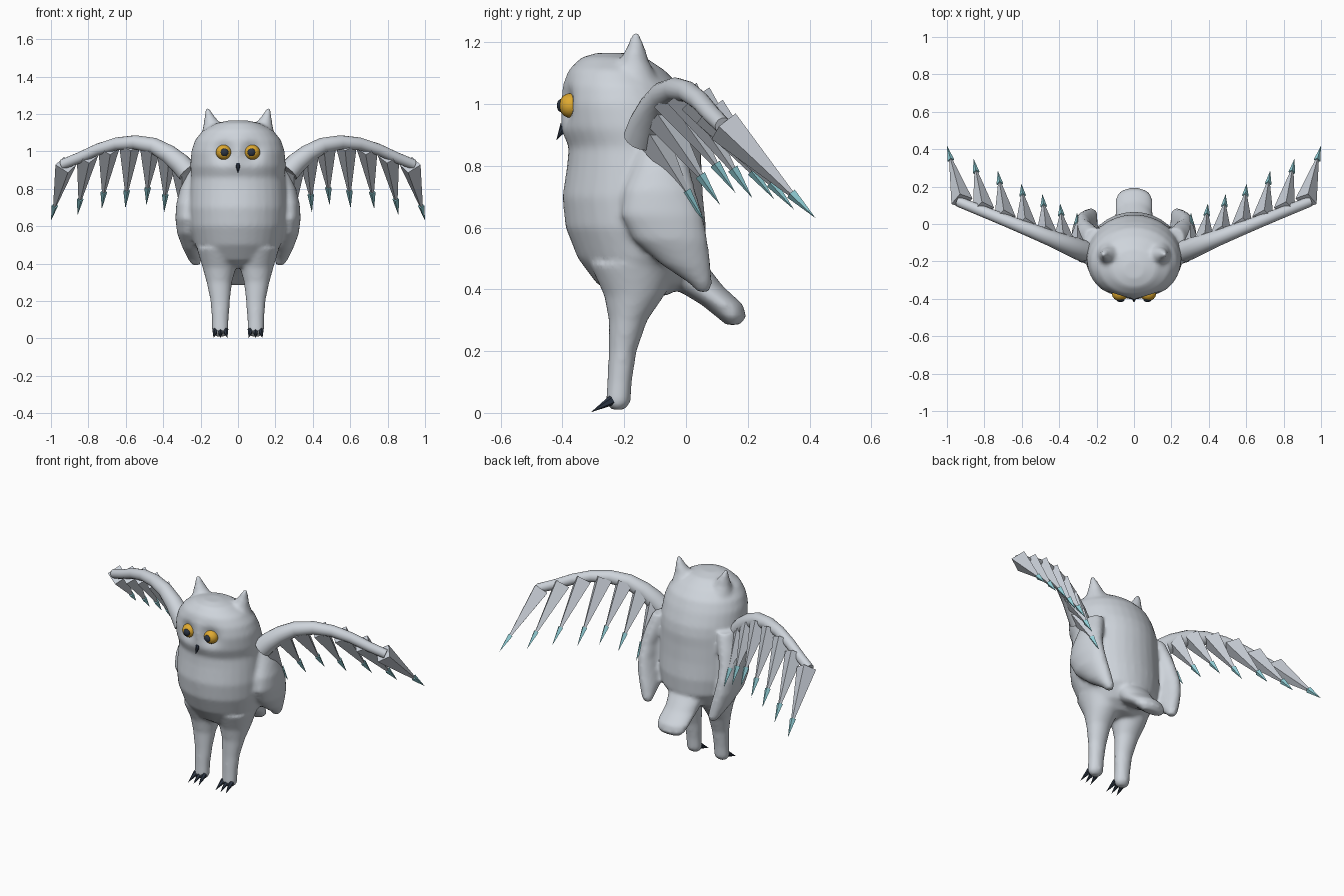
import bpy, bmesh, math
from mathutils import Vector

if "Cube" in bpy.data.objects:
    bpy.data.objects.remove(bpy.data.objects["Cube"])


def material(name, r, g, b):
    m = bpy.data.materials.new(name)
    m.use_nodes = True
    m.diffuse_color = (r, g, b, 1)
    m.node_tree.nodes["Principled BSDF"].inputs["Base Color"].default_value = (r, g, b, 1)
    return m


plumage = material("pale_plumage", 0.62, 0.66, 0.71)
quill = material("feather_grey", 0.60, 0.64, 0.70)
cyan = material("cyan_tip", 0.30, 0.66, 0.72)
amber = material("amber_eye", 0.74, 0.40, 0.03)
dark = material("dark_horn", 0.025, 0.035, 0.055)


def finish(bm, name, mats, smooth=False):
    bmesh.ops.recalc_face_normals(bm, faces=bm.faces)
    mesh = bpy.data.meshes.new(name)
    bm.to_mesh(mesh)
    bm.free()
    for m in mats:
        mesh.materials.append(m)
    ob = bpy.data.objects.new(name, mesh)
    bpy.context.collection.objects.link(ob)
    bpy.ops.object.select_all(action="DESELECT")
    ob.select_set(True)
    bpy.context.view_layer.objects.active = ob
    if smooth:
        bpy.ops.object.shade_smooth_by_angle(angle=math.radians(50))
    return ob


def skin(bm, loops):
    """Bridge rings of points and cap both ends."""
    rings = [[bm.verts.new(p) for p in loop] for loop in loops]
    n = len(rings[0])
    for a, b in zip(rings, rings[1:]):
        for i in range(n):
            j = (i + 1) % n
            bm.faces.new((a[i], a[j], b[j], b[i]))
    bm.faces.new(rings[0][::-1])
    bm.faces.new(rings[-1])


def stack(bm, rows, side=1, n=32):
    """Loft horizontal ovals: z, centre x, half width, front y, back y."""
    loops = []
    for z, cx, w, front, back in rows:
        cy, d = (front + back) / 2, (back - front) / 2
        turn = [2 * math.pi * i / n for i in range(n)]
        loops.append([(side * cx + w * math.cos(t), cy + d * math.sin(t), z) for t in turn])
    skin(bm, loops)


def tube(bm, spine, n=16):
    """Sweep a circle along points given as (x, y, z, radius)."""
    pts = [Vector(p[:3]) for p in spine]
    loops = []
    for i, p in enumerate(pts):
        d = (pts[min(i + 1, len(pts) - 1)] - pts[max(i - 1, 0)]).normalized()
        u = d.cross(Vector((0, 0, 1))).normalized()
        v = d.cross(u)
        turn = [2 * math.pi * k / n for k in range(n)]
        loops.append([p + spine[i][3] * (u * math.cos(t) + v * math.sin(t)) for t in turn])
    skin(bm, loops)


def spike(bm, start, end, r1, r2, sides=4, mat=0):
    """Tapered cone between two points."""
    a, b = Vector(start), Vector(end)
    before = set(bm.faces)
    rot = (b - a).to_track_quat("Z", "Y").to_matrix().to_4x4()
    rot.translation = (a + b) / 2
    bmesh.ops.create_cone(bm, cap_ends=True, segments=sides, radius1=r1, radius2=r2,
                          depth=(b - a).length, matrix=rot)
    for f in set(bm.faces) - before:
        f.material_index = mat


def ball(name, loc, scale, mat):
    bm = bmesh.new()
    bmesh.ops.create_uvsphere(bm, u_segments=24, v_segments=16, radius=1)
    bmesh.ops.scale(bm, vec=scale, verts=bm.verts)
    bmesh.ops.translate(bm, vec=loc, verts=bm.verts)
    return finish(bm, name, [mat], True)


# Body: torso, tail, legs, hanging flank lobes and ear tufts fused together
body = bmesh.new()
stack(body, [
    (0.38, 0, 0.10, -0.23, -0.06), (0.42, 0, 0.18, -0.29, 0.00),
    (0.50, 0, 0.23, -0.35, 0.06), (0.60, 0, 0.255, -0.39, 0.065),
    (0.70, 0, 0.26, -0.40, 0.055), (0.80, 0, 0.255, -0.385, 0.05),
    (0.86, 0, 0.25, -0.38, 0.05), (0.92, 0, 0.255, -0.405, 0.04),
    (1.00, 0, 0.25, -0.41, 0.01), (1.06, 0, 0.23, -0.40, -0.02),
    (1.11, 0, 0.19, -0.38, -0.07), (1.15, 0, 0.12, -0.34, -0.13),
    (1.165, 0, 0.05, -0.29, -0.20)])
stack(body, [
    (0.285, 0, 0.06, 0.13, 0.175), (0.31, 0, 0.09, 0.10, 0.195),
    (0.35, 0, 0.10, 0.05, 0.185), (0.41, 0, 0.10, -0.05, 0.12),
    (0.50, 0, 0.12, -0.12, 0.05)])
for s in (1, -1):
    stack(body, [
        (0.01, 0.095, 0.025, -0.24, -0.20), (0.03, 0.095, 0.045, -0.26, -0.18),
        (0.10, 0.095, 0.045, -0.255, -0.175), (0.20, 0.095, 0.052, -0.25, -0.16),
        (0.30, 0.10, 0.068, -0.25, -0.125), (0.38, 0.10, 0.09, -0.265, -0.07),
        (0.48, 0.11, 0.11, -0.31, -0.03)], s)
    stack(body, [
        (0.39, 0.225, 0.02, 0.04, 0.075), (0.42, 0.23, 0.035, 0.01, 0.085),
        (0.48, 0.245, 0.05, -0.08, 0.08), (0.56, 0.265, 0.06, -0.17, 0.07),
        (0.64, 0.275, 0.06, -0.21, 0.055), (0.72, 0.27, 0.06, -0.20, 0.03),
        (0.80, 0.25, 0.06, -0.17, 0.01), (0.90, 0.22, 0.05, -0.14, -0.02)], s)
    stack(body, [
        (1.08, 0.125, 0.075, -0.24, -0.09), (1.14, 0.135, 0.05, -0.215, -0.12),
        (1.19, 0.153, 0.026, -0.19, -0.135), (1.235, 0.166, 0.009, -0.172, -0.152)], s, 16)
owl = finish(body, "body", [plumage])
remesh = owl.modifiers.new("fuse", "REMESH")
remesh.mode = "VOXEL"
remesh.voxel_size = 0.012
relax = owl.modifiers.new("relax", "SMOOTH")
relax.factor = 0.5
relax.iterations = 5
for m in ("fuse", "relax"):
    bpy.ops.object.modifier_apply(modifier=m)
# Press shallow sockets around the eyes
for v in owl.data.vertices:
    if v.co.y < -0.28:
        d = math.hypot(abs(v.co.x) - 0.078, v.co.z - 0.995)
        v.co.y += 0.03 * math.exp(-(d / 0.055) ** 2)
bpy.ops.object.shade_smooth_by_angle(angle=math.radians(60))

# Beak
bm = bmesh.new()
spike(bm, (0, -0.392, 0.93), (0, -0.42, 0.882), 0.016, 0.0, 8)
finish(bm, "beak", [dark])

# Feather base x and tip, from the wing end inward
feathers = [(0.92, (1.0, 0.42, 0.63)), (0.805, (0.858, 0.35, 0.658)),
            (0.69, (0.728, 0.285, 0.692)), (0.578, (0.602, 0.215, 0.695)),
            (0.467, (0.49, 0.16, 0.712)), (0.375, (0.395, 0.11, 0.674)),
            (0.30, (0.305, 0.06, 0.62))]
arc = [(0.27, 0.89, 0.058), (0.31, 0.935, 0.056), (0.37, 0.985, 0.05),
       (0.45, 1.03, 0.043), (0.55, 1.048, 0.038), (0.65, 1.04, 0.034),
       (0.75, 1.01, 0.031), (0.85, 0.965, 0.029), (0.94, 0.93, 0.027)]


def sweep_y(x):
    return -0.145 + 0.395 * (x - 0.27)


def arc_z(x):
    for a, b in zip(arc, arc[1:]):
        if x <= b[0]:
            return a[1] + (b[1] - a[1]) * (x - a[0]) / (b[0] - a[0])


for s, side in ((1, "left"), (-1, "right")):
    # Wing arm
    bm = bmesh.new()
    tube(bm, [(s * x, sweep_y(x), z, r) for x, z, r in arc])
    finish(bm, side + "_wing_arm", [plumage], True)

    # Flight feathers with spear tips
    bm = bmesh.new()
    for x, tip in feathers:
        base = Vector((s * x, sweep_y(x) + 0.01, arc_z(x) - 0.01))
        end = Vector((s * tip[0], tip[1], tip[2]))
        neck = end + (base - end).normalized() * 0.115
        spike(bm, base, neck, 0.058, 0.010)
        spike(bm, neck, end, 0.018, 0.0, 4, 1)
    finish(bm, side + "_feathers", [quill, cyan])

    # Eye and pupil
    ball(side + "_eye", (s * 0.076, -0.373, 0.995), (0.042, 0.038, 0.040), amber)
    ball(side + "_pupil", (s * 0.072, -0.404, 0.995), (0.021, 0.014, 0.021), dark)

    # Claws
    bm = bmesh.new()
    for k in (-1, 0, 1):
        x = s * 0.094 + k * 0.027
        spike(bm, (x, -0.238, 0.042), (x + k * 0.010, -0.308, 0.002), 0.017, 0.0, 6)
    finish(bm, side + "_claws", [dark])
